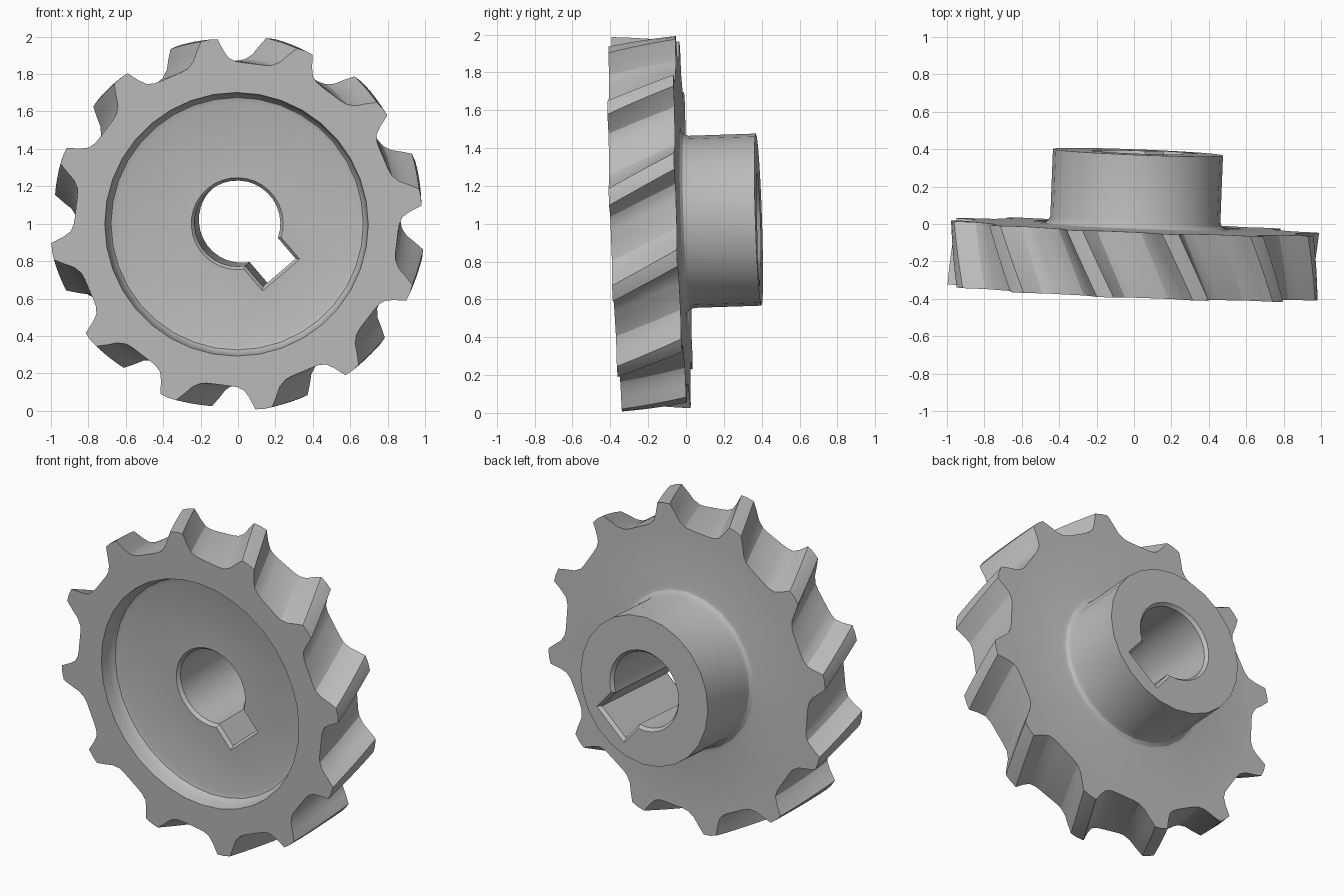
import bpy, bmesh
from math import radians, sin, cos, sqrt, asin, pi
from mathutils import Vector, Matrix

cube = bpy.data.objects.get("Cube")
if cube:
    bpy.data.objects.remove(cube, do_unlink=True)

TEETH = 12
THICK = 0.35      # toothed disc thickness
LENGTH = 0.75     # disc plus hub
RECESS = 0.10     # depth of the front dish
TWIST = 10.6      # degrees of helix across the disc

bm = bmesh.new()


def ring(polar, y):
    """Closed loop of vertices from (radius, degrees) pairs around the y axis."""
    return [bm.verts.new((r * cos(radians(a)), y, r * sin(radians(a)))) for r, a in polar]


def loft(rings):
    for a, b in zip(rings, rings[1:]):
        for i in range(len(a)):
            j = (i + 1) % len(a)
            bm.faces.new((a[i], a[j], b[j], b[i]))


def annulus(outer, inner):
    """Flat face ring between two loops."""
    edges = []
    for loop in (outer, inner):
        for i in range(len(loop)):
            v, w = loop[i - 1], loop[i]
            edges.append(bm.edges.get((v, w)) or bm.edges.new((v, w)))
    bmesh.ops.triangle_fill(bm, edges=edges, use_beauty=True)


def circle(radius, count):
    return [(radius, 360 * i / count) for i in range(count)]


# Helical teeth: narrow land, then a rounded trough
tooth = [(0.995, 0), (0.998, 2.6), (0.995, 5.2), (0.945, 7.2), (0.9, 9), (0.872, 11.5),
         (0.864, 14), (0.863, 18), (0.866, 22), (0.872, 24.5), (0.89, 26.8), (0.93, 28.4)]
STEPS = 6
teeth_rings = []
for s in range(STEPS + 1):
    t = s / STEPS
    polar = [(r, 5.8 + a + 360 * k / TEETH + TWIST * t) for k in range(TEETH) for r, a in tooth]
    teeth_rings.append(ring(polar, THICK * t))
loft(teeth_rings)

# Dished front with a rounded floor corner
dish = [(0.705, 0), (0.695, 0.055), (0.688, 0.075), (0.675, 0.092), (0.65, RECESS)]
dish_rings = [ring(circle(r, 36), y) for r, y in dish]
loft(dish_rings)

# Hub with a fillet where it meets the disc
hub = [(0.505, 0), (0.48, 0.006), (0.463, 0.02), (0.455, 0.045), (0.455, LENGTH - THICK)]
hub_rings = [ring(circle(r, 24), THICK + y) for r, y in hub]
loft(hub_rings)


# Bore with a keyway, chamfered at both ends
def bore_ring(grow, y, count=28, key=-49.5):
    radius, half, floor = 0.23 + grow, 0.115 + grow, 0.345 + grow
    gap = asin(half / radius) * 180 / pi
    polar = [(radius, key + gap + (360 - 2 * gap) * i / count) for i in range(count + 1)]
    corner, spread = sqrt(half ** 2 + floor ** 2), asin(half / sqrt(half ** 2 + floor ** 2)) * 180 / pi
    return ring(polar + [(corner, key - spread), (corner, key + spread)], y)


bore_rings = [bore_ring(0.016, RECESS), bore_ring(0, RECESS + 0.02),
              bore_ring(0, LENGTH - 0.02), bore_ring(0.016, LENGTH)]
loft(bore_rings)

# Flat end faces
annulus(teeth_rings[0], dish_rings[0])
annulus(dish_rings[-1], bore_rings[0])
annulus(teeth_rings[-1], hub_rings[0])
annulus(hub_rings[-1], bore_rings[-1])
bmesh.ops.recalc_face_normals(bm, faces=bm.faces[:])

# Lean the axis slightly and set the part in place
axis = Vector((0.039, 1, 0.033)).normalized()
lean = Vector((0, 1, 0)).rotation_difference(axis).to_matrix().to_4x4()
bm.transform(Matrix.Translation((-0.008, -0.365, 0.997)) @ lean)

mesh = bpy.data.meshes.new("helical_gear")
bm.to_mesh(mesh)
bm.free()
gear = bpy.data.objects.new("helical_gear", mesh)
bpy.context.collection.objects.link(gear)

steel = bpy.data.materials.new("grey_steel")
steel.use_nodes = True
colour = (0.5, 0.5, 0.5, 1)
steel.diffuse_color = colour
steel.node_tree.nodes["Principled BSDF"].inputs["Base Color"].default_value = colour
mesh.materials.append(steel)

bpy.context.view_layer.objects.active = gear
gear.select_set(True)
bpy.ops.object.shade_smooth_by_angle(angle=radians(22))
